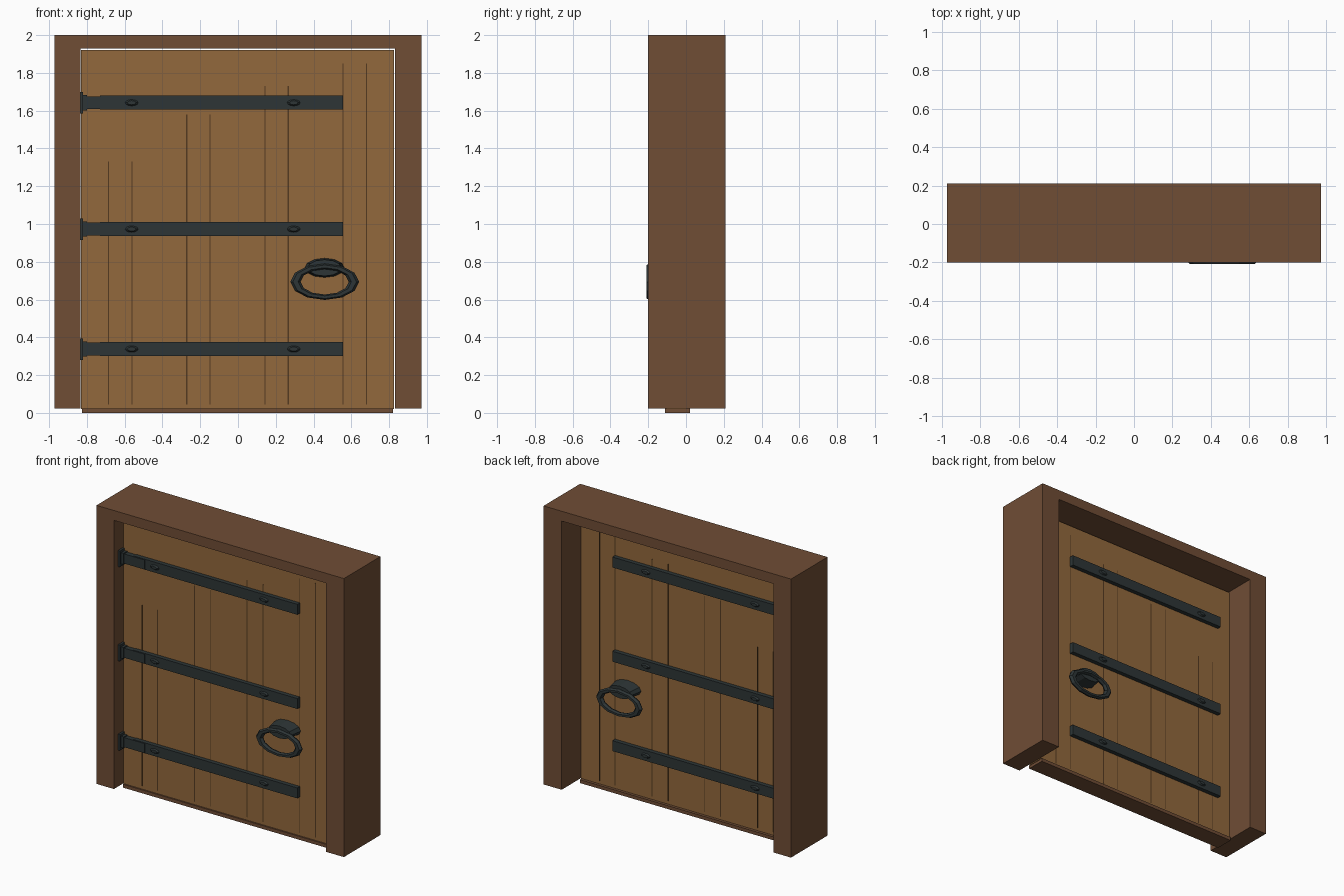
import bpy, bmesh, math
from mathutils import Matrix

if "Cube" in bpy.data.objects:
    bpy.data.objects.remove(bpy.data.objects["Cube"])


def material(name, rgb):
    m = bpy.data.materials.new(name)
    lin = [(c / 255 / 12.92) if c < 11 else ((c / 255 + 0.055) / 1.055) ** 2.4 for c in rgb]
    m.diffuse_color = (*lin, 1)
    m.use_nodes = True
    m.node_tree.nodes["Principled BSDF"].inputs["Base Color"].default_value = m.diffuse_color
    return m


DARK_WOOD = material("dark_wood", (112, 77, 53))
OAK = material("oak", (146, 104, 60))
GROOVE = material("groove_brown", (84, 58, 32))
IRON = material("black_iron", (45, 53, 54))


def finish(name, bm, mat):
    bmesh.ops.recalc_face_normals(bm, faces=bm.faces)
    me = bpy.data.meshes.new(name)
    bm.to_mesh(me)
    bm.free()
    me.materials.append(mat)
    ob = bpy.data.objects.new(name, me)
    bpy.context.collection.objects.link(ob)
    return ob


def box(name, x, y, z, mat):
    bm = bmesh.new()
    bmesh.ops.create_cube(bm, size=1)
    for v in bm.verts:
        for i, (a, b) in enumerate((x, y, z)):
            v.co[i] = a if v.co[i] < 0 else b
    return finish(name, bm, mat)


def disc(name, loc, rx, rz, depth, front_scale, sign, mat):
    """Tapered oval boss standing on a door face, pointing along sign * y."""
    bm = bmesh.new()
    bmesh.ops.create_cone(bm, cap_ends=True, segments=12, radius1=1,
                          radius2=front_scale, depth=1)
    rot = Matrix.Rotation(-sign * math.pi / 2, 4, 'X')
    bm.transform(Matrix.Translation(loc) @ Matrix.Diagonal((rx, depth, rz, 1)) @ rot)
    return finish(name, bm, mat)


def ring(name, loc, rx, rz, band, thick, mat):
    """Oval pull ring with a six-sided section."""
    bm = bmesh.new()
    n, k = 12, 6
    rows = []
    for i in range(n):
        a = 2 * math.pi * i / n
        row = []
        for j in range(k):
            b = 2 * math.pi * j / k
            r = 1 - band + band * math.cos(b)
            row.append(bm.verts.new((loc[0] + rx * r * math.cos(a),
                                     loc[1] + thick * math.sin(b),
                                     loc[2] + rz * r * math.sin(a))))
        rows.append(row)
    for i in range(n):
        p, q = rows[i], rows[(i + 1) % n]
        for j in range(k):
            bm.faces.new((p[j], q[j], q[(j + 1) % k], p[(j + 1) % k]))
    return finish(name, bm, mat)


# Door frame: one arch-shaped profile pushed through its depth
bm = bmesh.new()
profile = [(-0.972, 0.022), (-0.835, 0.022), (-0.835, 1.93), (0.83, 1.93),
           (0.83, 0.022), (0.972, 0.022), (0.972, 2), (-0.972, 2)]
face = bm.faces.new([bm.verts.new((x, -0.2, z)) for x, z in profile])
ext = bmesh.ops.extrude_face_region(bm, geom=[face])
bmesh.ops.translate(bm, vec=(0, 0.41, 0),
                    verts=[g for g in ext["geom"] if isinstance(g, bmesh.types.BMVert)])
finish("door_frame", bm, DARK_WOOD)

# Sill
box("sill", (-0.825, 0.82), (-0.11, 0.02), (0, 0.024), DARK_WOOD)

# Four planks, each with a pair of grooves of varying height
FRONT, BACK = -0.10, 0.0
width = 1.655 / 4
for i, top in enumerate((1.33, 1.58, 1.73, 1.85)):
    x0 = -0.83 + i * width
    box(f"plank_{i + 1}", (x0, x0 + width), (FRONT, BACK), (0.02, 1.92), OAK)
    for s in (-1, 1):
        c = x0 + width / 2 + s * 0.062
        box(f"groove_{i + 1}", (c - 0.003, c + 0.003), (FRONT - 0.001, BACK + 0.001),
            (0.045, top), GROOVE)

# Iron straps with hinges and rivets
for z in (1.642, 0.973, 0.338):
    box("strap", (-0.73, 0.557), (-0.13, 0.03), (z - 0.037, z + 0.037), IRON)
    box("hinge_leaf", (-0.80, -0.64), (-0.135, -0.10), (z - 0.034, z + 0.034), IRON)
    box("hinge_knuckle", (-0.822, -0.80), (-0.14, -0.10), (z - 0.04, z + 0.04), IRON)
    box("hinge_plate", (-0.836, -0.82), (-0.155, -0.10), (z - 0.057, z + 0.057), IRON)
    for x in (-0.563, 0.295):
        disc("rivet", (x, -0.134, z), 0.037, 0.018, 0.012, 0.6, -1, IRON)
        disc("rivet", (x, 0.034, z), 0.037, 0.018, 0.012, 0.6, 1, IRON)

# Pull rings and their bosses on both sides
for sign, face_y in ((-1, FRONT), (1, BACK)):
    disc("ring_boss", (0.458, face_y + sign * 0.045, 0.768), 0.105, 0.051, 0.09, 0.85,
         sign, IRON)
    ring("pull_ring", (0.459, face_y + sign * 0.092, 0.694), 0.182, 0.096, 0.15, 0.02, IRON)
